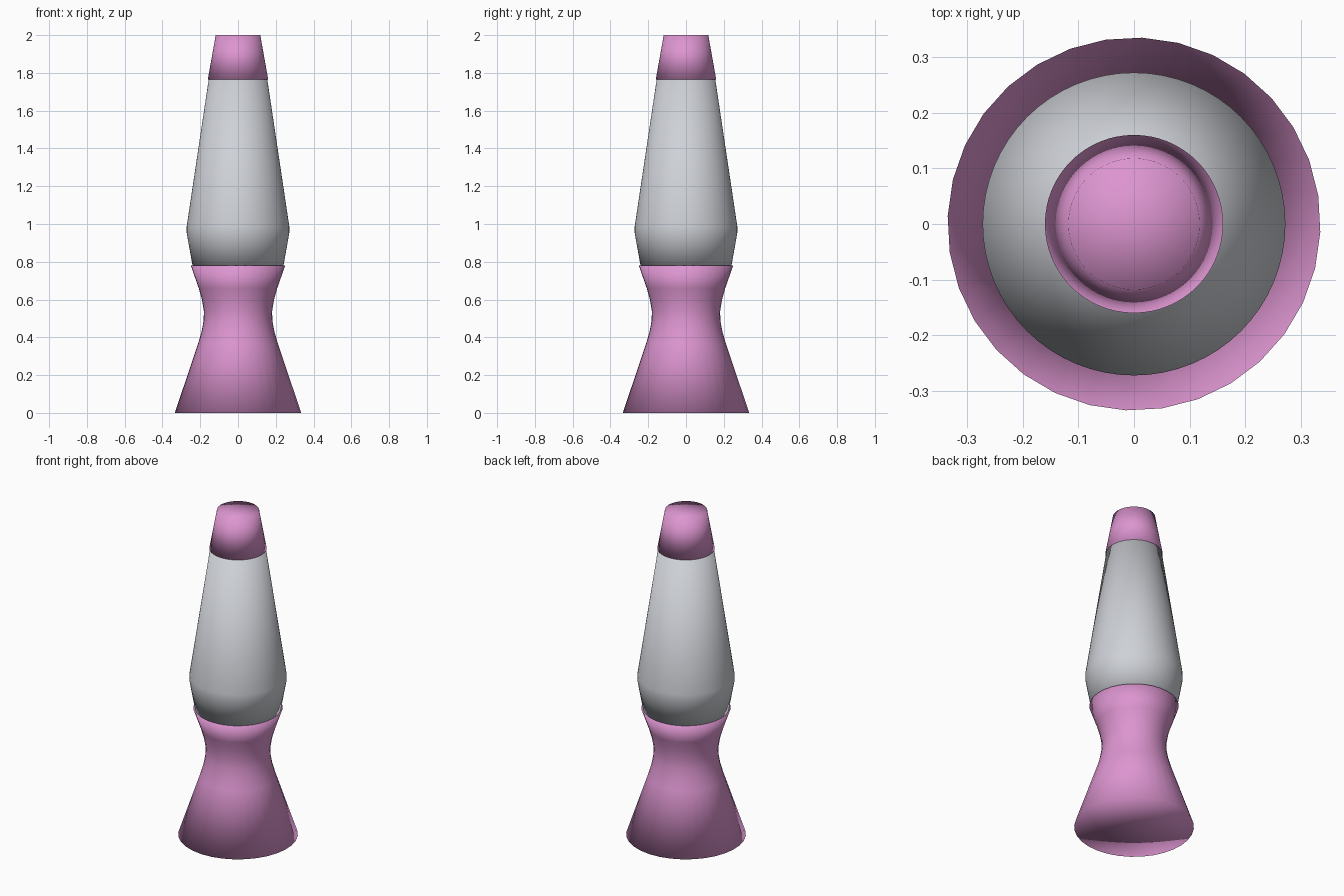
import bpy, bmesh
from math import sin, cos, tau, radians

cube = bpy.data.objects.get("Cube")
if cube:
    bpy.data.objects.remove(cube, do_unlink=True)


def material(name, rgb):
    mat = bpy.data.materials.new(name)
    mat.use_nodes = True
    mat.diffuse_color = (*rgb, 1)
    mat.node_tree.nodes["Principled BSDF"].inputs["Base Color"].default_value = (*rgb, 1)
    return mat


def lathe(name, profile, segments, mat, turn=0.0):
    """Spin (radius, height) points round z, closing both ends with fans."""
    bm = bmesh.new()
    rings = [[bm.verts.new((r * cos(turn + tau * i / segments),
                            r * sin(turn + tau * i / segments), z))
              for i in range(segments)] for r, z in profile]
    bottom = bm.verts.new((0, 0, profile[0][1]))
    top = bm.verts.new((0, 0, profile[-1][1]))
    for i in range(segments):
        j = (i + 1) % segments
        for low, high in zip(rings, rings[1:]):
            bm.faces.new((low[i], low[j], high[j], high[i]))
        bm.faces.new((bottom, rings[0][j], rings[0][i]))
        bm.faces.new((top, rings[-1][i], rings[-1][j]))
    for face in bm.faces:
        face.smooth = True
    mesh = bpy.data.meshes.new(name)
    bm.to_mesh(mesh)
    bm.free()
    mesh.materials.append(mat)
    obj = bpy.data.objects.new(name, mesh)
    bpy.context.collection.objects.link(obj)
    return obj


pink = material("pink metal", (0.72, 0.30, 0.63))
grey = material("pale grey glass", (0.62, 0.64, 0.68))

# Hourglass stand with a soft waist
lathe("stand", [(0.335, 0), (0.212, 0.365), (0.193, 0.43), (0.182, 0.49),
                (0.181, 0.54), (0.191, 0.60), (0.208, 0.66), (0.25, 0.78)],
      32, pink, radians(-2.5))

# Tapered glass vessel, widest just above the stand
lathe("glass_vessel", [(0.24, 0.775), (0.272, 0.955), (0.272, 0.985), (0.15, 1.80)],
      64, grey)

# Tapered lid
lathe("lid", [(0.16, 1.765), (0.118, 2.0)], 64, pink)
